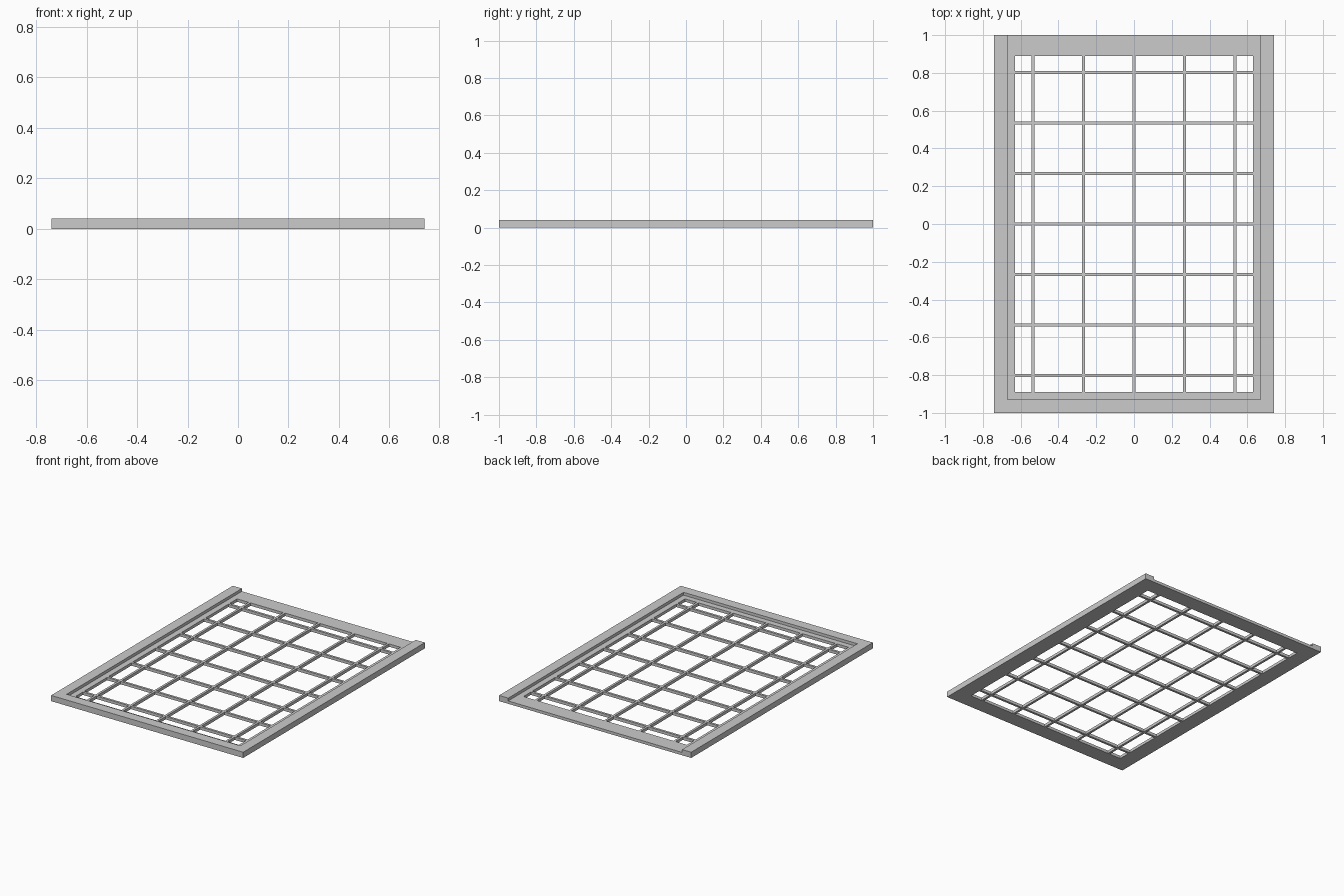
import bpy

cube = bpy.data.objects.get("Cube")
if cube:
    bpy.data.objects.remove(cube, do_unlink=True)

grey = bpy.data.materials.new("light grey")
grey.use_nodes = True
colour = (0.6, 0.6, 0.6, 1)
grey.diffuse_color = colour
grey.node_tree.nodes["Principled BSDF"].inputs["Base Color"].default_value = colour

HALF_X, HALF_Y, HEIGHT = 0.74, 1.0, 0.04
RAIL, LIP, LEDGE = 0.11, 0.07, 0.02
BAR, PITCH = 0.016, 0.267


def prism(name, profile, start, end, axis):
    """Extrude a (across, z) profile from start to end along x or y."""
    n = len(profile)
    verts = [(t, a, z) if axis == "x" else (a, t, z)
             for t in (start, end) for a, z in profile]
    faces = [tuple(range(n)), tuple(reversed(range(n, 2 * n)))]
    faces += [(i, i + n, (i + 1) % n + n, (i + 1) % n) for i in range(n)]
    mesh = bpy.data.meshes.new(name)
    mesh.from_pydata(verts, [], faces)
    if axis == "y":
        mesh.flip_normals()
    mesh.validate()
    mesh.materials.append(grey)
    obj = bpy.data.objects.new(name, mesh)
    bpy.context.collection.objects.link(obj)
    # Make the faces point outward
    import bmesh
    bm = bmesh.new()
    bm.from_mesh(mesh)
    bmesh.ops.recalc_face_normals(bm, faces=bm.faces)
    bm.to_mesh(mesh)
    bm.free()
    return obj


def stepped(outer, sign):
    """Rail section: tall outer lip and a low inner ledge."""
    lip, inner = outer - LIP, outer - RAIL
    points = [(outer, 0), (outer, HEIGHT), (lip, HEIGHT),
              (lip, LEDGE), (inner, LEDGE), (inner, 0)]
    return [(sign * a, z) for a, z in points]


def flat(low, high):
    return [(low, 0), (high, 0), (high, LEDGE), (low, LEDGE)]


# Side rails, with the rebate running out through the back end
for side, sign in (("left", 1), ("right", -1)):
    prism(side + "_rail", stepped(HALF_X, sign), -HALF_Y, HALF_Y, "y")

# Front rail: low ledge between the side rails, closed by a tall lip
inside, lip_x = HALF_X - RAIL, HALF_X - LIP
prism("front_rail", stepped(HALF_Y, -1), -inside, inside, "x")
for side, sign in (("left", 1), ("right", -1)):
    corner = [(-HALF_Y, LEDGE), (-HALF_Y + LIP, LEDGE),
              (-HALF_Y + LIP, HEIGHT), (-HALF_Y, HEIGHT)]
    prism(side + "_front_corner", corner, sign * inside, sign * lip_x, "x")

# Back rail stays at ledge height, leaving the rebate open
prism("back_rail", flat(HALF_Y - RAIL, HALF_Y), -inside, inside, "x")

# Grid bars in both directions
for i in range(-2, 3):
    x = i * PITCH
    prism("long_bar", flat(x - BAR / 2, x + BAR / 2),
          -HALF_Y + RAIL, HALF_Y - RAIL, "y")
for i in range(-3, 4):
    y = i * PITCH
    prism("cross_bar", flat(y - BAR / 2, y + BAR / 2), -inside, inside, "x")
